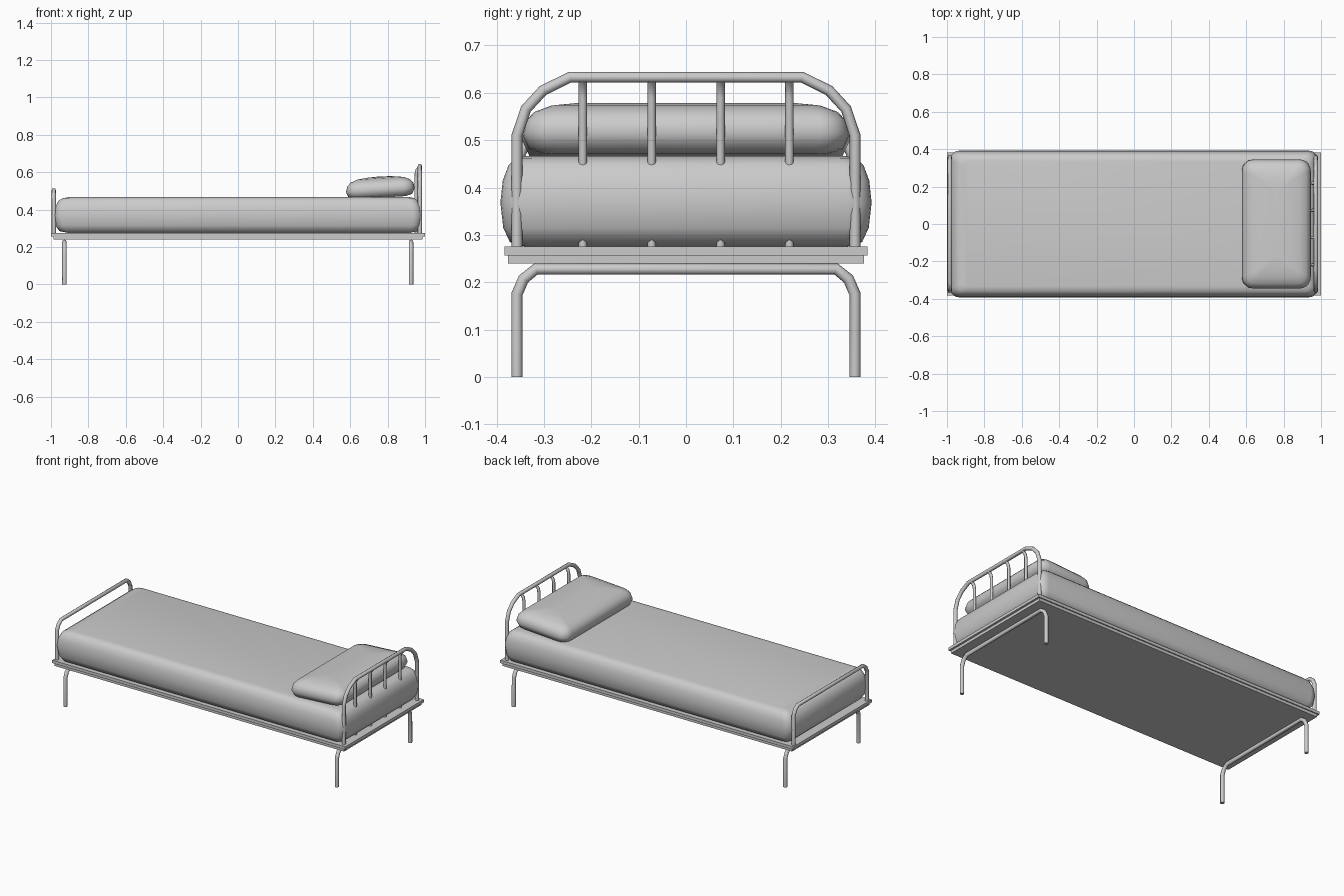
import bpy, bmesh, math

if "Cube" in bpy.data.objects:
    bpy.data.objects.remove(bpy.data.objects["Cube"])


def box(name, center, size):
    bm = bmesh.new()
    bmesh.ops.create_cube(bm, size=1)
    for v in bm.verts:
        v.co = [c + p * s for c, p, s in zip(center, v.co, size)]
    me = bpy.data.meshes.new(name)
    bm.to_mesh(me)
    bm.free()
    ob = bpy.data.objects.new(name, me)
    bpy.context.collection.objects.link(ob)
    return ob


def smooth(ob, angle):
    bpy.ops.object.select_all(action='DESELECT')
    ob.select_set(True)
    bpy.context.view_layer.objects.active = ob
    if ob.type == 'CURVE':
        bpy.ops.object.convert(target='MESH')
    bpy.ops.object.shade_smooth_by_angle(angle=math.radians(angle))


def tube(name, pts, radius):
    cu = bpy.data.curves.new(name, 'CURVE')
    cu.dimensions = '3D'
    cu.bevel_depth = radius
    cu.bevel_resolution = 2
    cu.use_fill_caps = True
    sp = cu.splines.new('POLY')
    sp.points.add(len(pts) - 1)
    for p, co in zip(sp.points, pts):
        p.co = (*co, 1)
    ob = bpy.data.objects.new(name, cu)
    bpy.context.collection.objects.link(ob)
    smooth(ob, 50)


def hoop(name, x, half, radius):
    # half profile of (y, z), mirrored into a full arch across the bed
    left = [(x, -y, z) for y, z in half]
    right = [(x, y, z) for y, z in reversed(half)]
    tube(name, left + right, radius)


def cushion(name, cx, hx, hy, corner, profile, deform):
    # stacked rounded-rectangle rings, each given as (inset, z)
    bm = bmesh.new()
    rings = []
    n = 5
    for inset, z in profile:
        r = max(corner - 0.5 * inset, 0.01)
        ax, ay = hx - inset - r, hy - inset - r
        ring = []
        for k, (sx, sy) in enumerate([(1, 1), (-1, 1), (-1, -1), (1, -1)]):
            for i in range(n + 1):
                a = math.pi / 2 * (k + i / n)
                x = sx * ax + r * math.cos(a)
                y = sy * ay + r * math.sin(a)
                ring.append(bm.verts.new(deform(cx + x, y, z, inset)))
        rings.append(ring)
    for a, b in zip(rings, rings[1:]):
        for i in range(len(a)):
            j = (i + 1) % len(a)
            bm.faces.new((a[i], a[j], b[j], b[i]))
    bm.faces.new(list(reversed(rings[0])))
    bm.faces.new(rings[-1])
    me = bpy.data.meshes.new(name)
    bm.to_mesh(me)
    bm.free()
    ob = bpy.data.objects.new(name, me)
    bpy.context.collection.objects.link(ob)
    smooth(ob, 60)


# stepped bed frame
box("frame_upper", (0, 0, 0.266), (2.0, 0.766, 0.018))
box("frame_lower", (0, 0, 0.249), (1.975, 0.752, 0.018))

# bent tube legs
for label, x in (("foot_legs", -0.928), ("head_legs", 0.925)):
    hoop(label, x, [(0.357, 0), (0.357, 0.175), (0.343, 0.207), (0.317, 0.228)], 0.012)

# head and foot rails
hoop("headboard_rail", 0.972, [(0.357, 0.27), (0.357, 0.51), (0.338, 0.566),
                               (0.302, 0.605), (0.245, 0.633)], 0.0115)
hoop("footboard_rail", -0.985, [(0.357, 0.27), (0.357, 0.455), (0.343, 0.485),
                                (0.317, 0.504)], 0.0115)

# headboard spindles hooking into the top rail
for i in range(4):
    y = -0.218 + i * 0.1455
    tube("headboard_spindle", [(0.953, y, 0.27), (0.953, y, 0.59),
                               (0.958, y, 0.612), (0.972, y, 0.628)], 0.009)


# mattress, rounder at the head end
def mattress_shape(x, y, z, inset):
    return (x - 0.3 * inset if x > 0 else x + 0.5 * inset, y, z)


cushion("mattress", 0, 0.985, 0.392, 0.05,
        [(0.05, 0.276), (0.02, 0.285), (0.006, 0.315), (0, 0.368), (0.005, 0.415),
         (0.017, 0.447), (0.032, 0.461), (0.055, 0.467)], mattress_shape)


# pillow, thinner at its front edge
def pillow_shape(x, y, z, inset):
    return (x, y, z + 0.06 * (x - 0.76))


cushion("pillow", 0.761, 0.184, 0.345, 0.06,
        [(0.16, 0.465), (0.05, 0.464), (0.014, 0.474), (0, 0.505), (0.008, 0.535),
         (0.025, 0.553), (0.06, 0.567), (0.11, 0.574), (0.165, 0.577)], pillow_shape)
